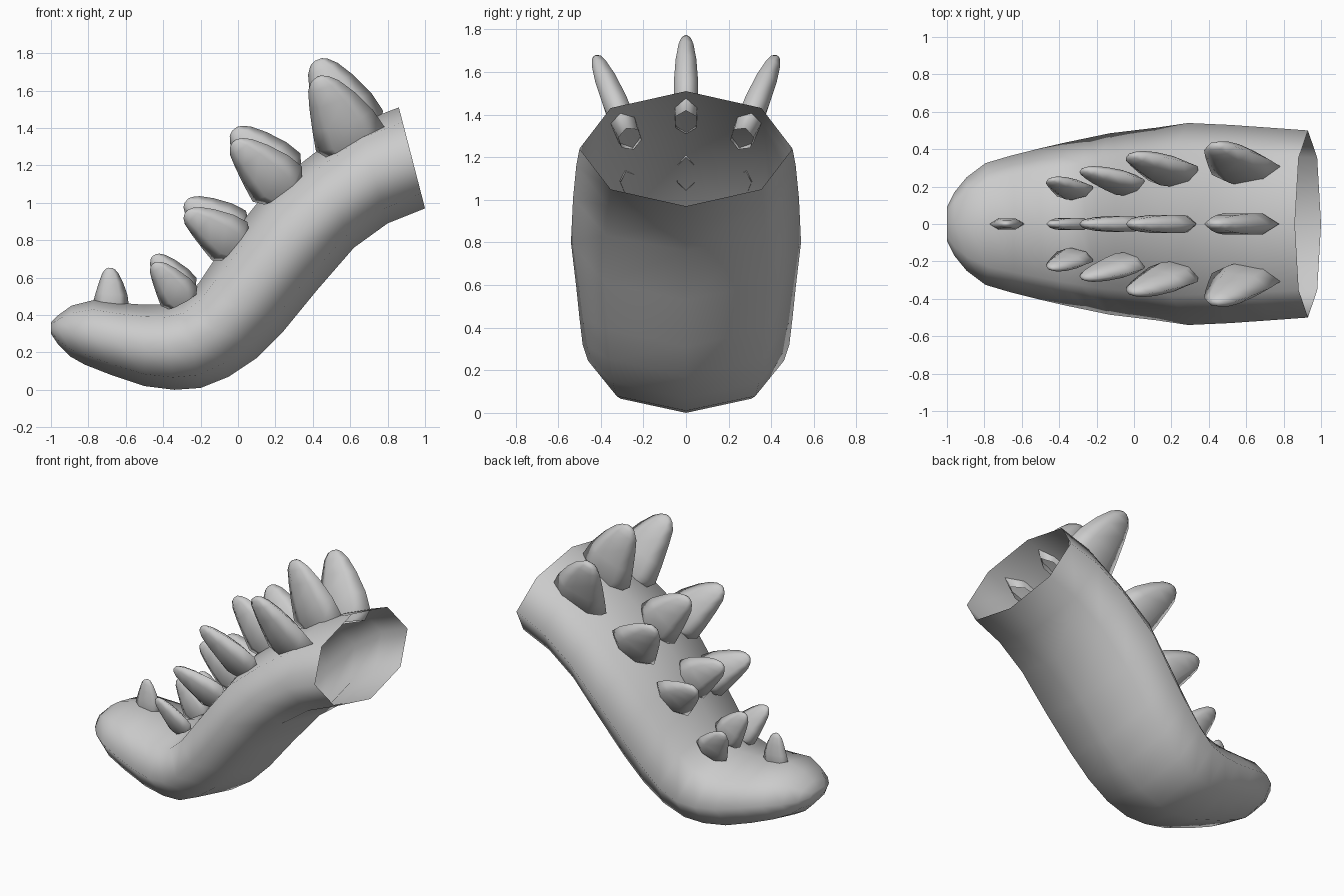
import bpy
import bmesh
from math import cos, sin, pi, radians
from mathutils import Vector

cube = bpy.data.objects.get("Cube")
if cube:
    bpy.data.objects.remove(cube, do_unlink=True)


def loft(name, rings, sides):
    """Skin elliptical rings (centre, half axis u, half axis v): open start, closed end."""
    bm = bmesh.new()
    loops = []
    for centre, u, v in rings:
        angles = [2 * pi * i / sides for i in range(sides)]
        loops.append([bm.verts.new(centre + u * cos(a) + v * sin(a)) for a in angles])
    for lower, upper in zip(loops, loops[1:]):
        for i in range(sides):
            j = (i + 1) % sides
            bm.faces.new((lower[i], lower[j], upper[j], upper[i]))
    bm.faces.new(loops[-1])
    bmesh.ops.recalc_face_normals(bm, faces=bm.faces)
    for face in bm.faces:
        face.smooth = True
    mesh = bpy.data.meshes.new(name)
    bm.to_mesh(mesh)
    bm.free()
    obj = bpy.data.objects.new(name, mesh)
    bpy.context.collection.objects.link(obj)


# Tail sections from the open root to the tip: top x, z, bottom x, z, half width
TAIL = [
    (.86, 1.51, 1.0, .97, .50),
    (.65, 1.43, .80, .89, .515),
    (.40, 1.26, .62, .76, .53),
    (.16, 1.07, .42, .53, .54),
    (0.0, .87, .24, .31, .515),
    (-.11, .72, .10, .17, .50),
    (-.21, .57, -.05, .07, .485),
    (-.30, .48, -.20, .01, .46),
    (-.40, .455, -.34, 0.0, .435),
    (-.50, .455, -.50, .02, .405),
    (-.64, .465, -.68, .08, .365),
    (-.77, .48, -.82, .135, .325),
    (-.89, .45, -.90, .18, .25),
    (-.96, .40, -.96, .24, .17),
    (-1.0, .36, -1.0, .30, .09),
]
rings = []
for tx, tz, bx, bz, width in TAIL:
    top, bottom = Vector((tx, 0, tz)), Vector((bx, 0, bz))
    rings.append(((top + bottom) / 2, (top - bottom) / 2, Vector((0, width, 0))))
loft("tail_body", rings, 8)

# Spike profile: height, shift along the tail, half length, half thickness
SPIKE = [
    (-.06, 0, .145, .055),
    (0, 0, .19, .064),
    (.11, 0, .168, .066),
    (.24, -.012, .125, .056),
    (.33, -.025, .085, .04),
    (.37, -.03, .05, .025),
    (.385, -.03, .02, .012),
]


def spike(name, x, y, z, pitch, size, lean=0, yaw=0):
    """Flat tooth standing on the tail, leaning sideways and turned about its own axis."""
    along = Vector((cos(pitch), 0, sin(pitch)))
    normal = Vector((-sin(pitch), 0, cos(pitch)))
    side = Vector((0, 1, 0))
    up = normal * cos(lean) + side * sin(lean)
    across = side * cos(lean) - normal * sin(lean)
    length = along * cos(yaw) + across * sin(yaw)
    depth = across * cos(yaw) - along * sin(yaw)
    base = Vector((x, y, z))
    loft(name, [(base + (up * h + length * s) * size, length * a * size, depth * b * size)
                for h, s, a, b in SPIKE], 6)


# Rows of three: x, centre z, side z, side y, pitch, size, side lean, side yaw
ROWS = [
    (.60, 1.42, 1.34, .285, 22, 1.0, 21, 7),
    (.21, 1.16, 1.10, .27, 40, .85, 18, 14),
    (-.045, .85, .795, .21, 51, .73, 17, 13),
    (-.315, .54, .50, .175, 32, .58, 17, 14),
]
for i, (x, centre_z, side_z, y, pitch, size, lean, yaw) in enumerate(ROWS, 1):
    angle = radians(pitch)
    spike(f"centre_spike_{i}", x, 0, centre_z, angle, size)
    for label, sign in (("back", 1), ("front", -1)):
        spike(f"{label}_spike_{i}", x, sign * y, side_z, angle, size * 1.03,
              sign * radians(lean), sign * radians(yaw))
spike("tip_spike", -.68, 0, .455, radians(-4), .51)
